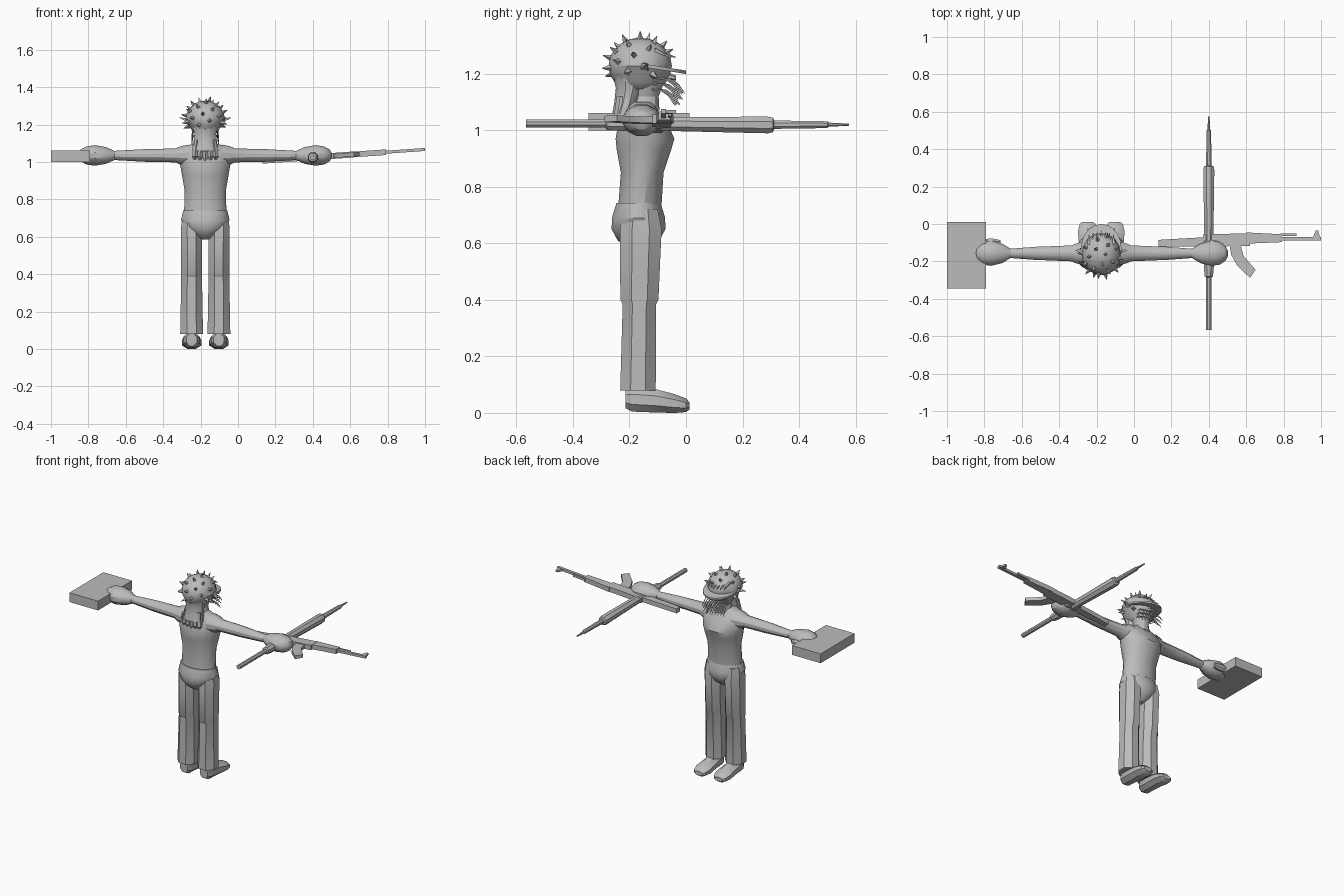
import bpy, bmesh, math
from mathutils import Vector

if "Cube" in bpy.data.objects:
    bpy.data.objects.remove(bpy.data.objects["Cube"])

grey = bpy.data.materials.new("plain_grey")
grey.use_nodes = True
COLOR = (0.5, 0.5, 0.5, 1)
grey.diffuse_color = COLOR
grey.node_tree.nodes["Principled BSDF"].inputs["Base Color"].default_value = COLOR

MID_X, MID_Y, ARM_Z = -0.175, -0.157, 1.035
made = []


def finish(name, bm):
    bmesh.ops.recalc_face_normals(bm, faces=bm.faces)
    mesh = bpy.data.meshes.new(name)
    bm.to_mesh(mesh)
    bm.free()
    mesh.materials.append(grey)
    obj = bpy.data.objects.new(name, mesh)
    bpy.context.collection.objects.link(obj)
    made.append(obj)
    return obj


def add_loft(bm, axis, sections, sides):
    """Rings (position, centre u, centre v, radius u, radius v) along an axis."""
    rings = []
    for t, cu, cv, ru, rv in sections:
        ring = []
        for i in range(sides):
            a = math.tau * (i + 0.5) / sides
            co = [cu + ru * math.cos(a), cv + rv * math.sin(a)]
            co.insert("xyz".index(axis), t)
            ring.append(bm.verts.new(co))
        rings.append(ring)
    for a, b in zip(rings, rings[1:]):
        for i in range(sides):
            j = (i + 1) % sides
            bm.faces.new((a[i], a[j], b[j], b[i]))
    bm.faces.new(rings[0])
    bm.faces.new(rings[-1])


def loft(name, axis, sections, sides=12):
    bm = bmesh.new()
    add_loft(bm, axis, sections, sides)
    return finish(name, bm)


def plate(name, outline, z, thick, slope_x=0.0, slope_y=0.0, pivot=(0, 0)):
    """Flat outline in the ground plane, thickened and tilted."""
    bm = bmesh.new()
    face = bm.faces.new([bm.verts.new((x, y, z - thick / 2)) for x, y in outline])
    out = bmesh.ops.extrude_face_region(bm, geom=[face])
    for v in out["geom"]:
        if isinstance(v, bmesh.types.BMVert):
            v.co.z += thick
    for v in bm.verts:
        v.co.z += slope_x * (v.co.x - pivot[0]) + slope_y * (v.co.y - pivot[1])
    return finish(name, bm)


# Torso, neck and hips
loft("torso", "z", [(z, MID_X, y, rx, ry) for z, y, rx, ry in (
    (0.735, -0.163, 0.115, 0.078), (0.85, -0.155, 0.113, 0.077),
    (0.93, -0.149, 0.127, 0.098), (0.97, -0.145, 0.134, 0.106),
    (1.03, -0.153, 0.146, 0.088), (1.075, -0.16, 0.135, 0.058),
    (1.1, -0.16, 0.06, 0.048))], 16)
loft("neck", "z", [(1.07, MID_X, -0.15, 0.06, 0.058),
                   (1.12, MID_X, -0.145, 0.045, 0.05),
                   (1.17, MID_X, -0.14, 0.06, 0.065)])
loft("hips", "z", [(z, MID_X, -0.168, rx, ry) for z, rx, ry in (
    (0.585, 0.025, 0.04), (0.61, 0.07, 0.075), (0.65, 0.115, 0.097),
    (0.69, 0.132, 0.096), (0.742, 0.12, 0.08))], 16)

# Limbs, both sides
for side, s in (("left", 1), ("right", -1)):
    x = MID_X + s * 0.073
    loft(side + "_trouser_leg", "z", [
        (0.08, x, -0.17, 0.066, 0.068), (0.385, x, -0.165, 0.06, 0.064),
        (0.4, x, -0.165, 0.06, 0.073), (0.55, x, -0.162, 0.06, 0.077),
        (0.65, x, -0.16, 0.062, 0.08), (0.72, x, -0.16, 0.05, 0.065)], 8)
    loft(side + "_shoe", "y", [(y, x, z, rx, rz) for y, z, rx, rz in (
        (-0.215, 0.05, 0.03, 0.036), (-0.19, 0.048, 0.046, 0.047),
        (-0.11, 0.043, 0.05, 0.045), (-0.04, 0.033, 0.056, 0.036),
        (0.0, 0.027, 0.046, 0.026), (0.012, 0.025, 0.03, 0.015))], 8)
    loft(side + "_arm", "x", [(MID_X + s * d, MID_Y, ARM_Z, ry, rz)
                              for d, ry, rz in (
        (0.09, 0.065, 0.06), (0.135, 0.055, 0.05), (0.16, 0.044, 0.038),
        (0.3, 0.038, 0.036), (0.34, 0.037, 0.034), (0.51, 0.024, 0.024))])
    loft(side + "_hand", "x", [(MID_X + s * d, MID_Y, ARM_Z, ry, rz)
                               for d, ry, rz in (
        (0.485, 0.026, 0.025), (0.53, 0.054, 0.046), (0.59, 0.069, 0.057),
        (0.635, 0.062, 0.05), (0.665, 0.04, 0.033), (0.677, 0.015, 0.012))])
    loft(side + "_thumb", "x", [(MID_X + s * d, -0.1, ARM_Z - 0.01, r, r)
                                for d, r in ((0.54, 0.015), (0.58, 0.024),
                                             (0.625, 0.022), (0.64, 0.01))], 8)

# Head with a narrowed jaw
center, radii = Vector((MID_X, -0.162, 1.228)), Vector((0.105, 0.112, 0.1))
bm = bmesh.new()
bmesh.ops.create_uvsphere(bm, u_segments=16, v_segments=10, radius=1)
for v in bm.verts:
    if v.co.z < -0.2:
        v.co.x *= 0.85
    v.co = center + v.co * radii
finish("head", bm)

# Spikes spread over the scalp
bm = bmesh.new()
COUNT = 44
for i in range(COUNT):
    z = 1 - (2 * i + 1) / COUNT
    a = i * math.pi * (3 - math.sqrt(5))
    d = Vector((math.cos(a) * math.sqrt(1 - z * z), math.sin(a) * math.sqrt(1 - z * z), z))
    if z < -0.4 or (d.y > 0.45 and z < 0.45):
        continue
    cone = bmesh.ops.create_cone(bm, segments=4, radius1=0.014, radius2=0.001, depth=0.036)
    turn = d.to_track_quat("Z", "Y")
    for v in cone["verts"]:
        v.co = turn @ v.co + center + d * radii * 1.08
finish("head_spikes", bm)

# Tilted brim, with pointed ends at the temples
brim = [(MID_X + 0.108 * math.cos(a), -0.128 + 0.128 * math.sin(a))
        for a in [math.tau * i / 20 for i in range(20)]]
plate("brim", brim, 1.226, 0.012, slope_y=-0.16, pivot=(0, -0.128))
for side, s in (("left", 1), ("right", -1)):
    loft(side + "_temple_spike", "x", [
        (MID_X + s * 0.085, -0.15, 1.222, 0.025, 0.018),
        (MID_X + s * 0.137, -0.14, 1.236, 0.002, 0.002)], 4)

# Forehead tufts, nose and drooping whiskers
bm = bmesh.new()
for i in range(-3, 4):
    x = MID_X + i * 0.022
    add_loft(bm, "y", [(-0.11, x, 1.285, 0.012, 0.01),
                       (-0.035 - abs(i) * 0.007, x, 1.258, 0.002, 0.002)], 4)
finish("forehead_tufts", bm)
loft("nose", "y", [(-0.08, MID_X, 1.195, 0.018, 0.018),
                   (-0.035, MID_X, 1.185, 0.008, 0.008)], 6)
bm = bmesh.new()
for row in range(3):
    for i in range(-4, 5):
        x, z, y = MID_X + i * 0.014, 1.185 - row * 0.02, -0.085 - row * 0.008
        y -= abs(i) * 0.005
        add_loft(bm, "y", [(y + t * 0.08, x + i * 0.004 * t, z - 0.055 * t ** 3, 0.003, 0.003)
                           for t in (0, 0.4, 0.75, 1)], 3)
finish("whiskers", bm)

# Long hair down the back, ending in locks
loft("back_hair", "z", [
    (1.06, MID_X, -0.222, 0.074, 0.04), (1.1, MID_X, -0.21, 0.066, 0.045),
    (1.15, MID_X, -0.2, 0.06, 0.05), (1.19, MID_X, -0.2, 0.07, 0.06)])
for i in range(-2, 3):
    x = MID_X + i * 0.028
    loft("hair_lock", "z", [(1.0 + 0.007 * abs(i), x, -0.235, 0.007, 0.006),
                            (1.03, x, -0.235, 0.017, 0.022),
                            (1.12, x * 0.8 + MID_X * 0.2, -0.22, 0.014, 0.026)], 6)

# Block gripped in the right hand
plate("block", [(-1, -0.345), (-0.79, -0.345), (-0.79, 0.012), (-1, 0.012)], 1.03, 0.062)

# Long staff gripped in the left hand, running front to back
loft("staff", "y", [(y, 0.4, z, r, r) for y, z, r in (
    (-0.566, 1.024, 0.015), (-0.285, 1.024, 0.015), (-0.28, 1.024, 0.024),
    (-0.23, 1.024, 0.029), (-0.1, 1.022, 0.025), (-0.03, 1.022, 0.027),
    (0.29, 1.019, 0.032), (0.308, 1.019, 0.028), (0.312, 1.02, 0.016),
    (0.5, 1.02, 0.013), (0.505, 1.02, 0.008), (0.576, 1.02, 0.004))], 8)

# Long arm lying on its side across the left hand
gun_parts = {
    "gun_stock": ([(0.13, -0.085), (0.13, -0.122), (0.39, -0.12), (0.39, -0.07)], 0.03),
    "gun_body": ([(0.37, -0.055), (0.37, -0.12), (0.62, -0.118), (0.62, -0.05)], 0.032),
    "gun_grip": ([(0.41, -0.11), (0.45, -0.11), (0.43, -0.19), (0.39, -0.18)], 0.025),
    "gun_magazine": ([(0.51, -0.11), (0.57, -0.11), (0.585, -0.17), (0.65, -0.245),
                      (0.62, -0.288), (0.55, -0.22), (0.52, -0.165)], 0.022),
    "gun_handguard": ([(0.6, -0.045), (0.6, -0.105), (0.79, -0.097), (0.79, -0.055)], 0.03),
    "gun_gas_tube": ([(0.78, -0.052), (0.78, -0.064), (0.87, -0.064), (0.87, -0.052)], 0.014),
    "gun_barrel": ([(0.78, -0.07), (0.78, -0.088), (1.0, -0.088), (1.0, -0.07)], 0.016),
    "gun_front_sight": ([(0.955, -0.075), (0.995, -0.075), (0.985, -0.035), (0.972, -0.035)], 0.012),
}
for name, (outline, thick) in gun_parts.items():
    plate(name, outline, 1.025, thick, slope_x=0.07, pivot=(0.4, 0))

# Smooth the round parts and keep firm edges
for obj in made:
    obj.select_set(True)
bpy.context.view_layer.objects.active = made[0]
bpy.ops.object.shade_smooth_by_angle(angle=math.radians(30))
